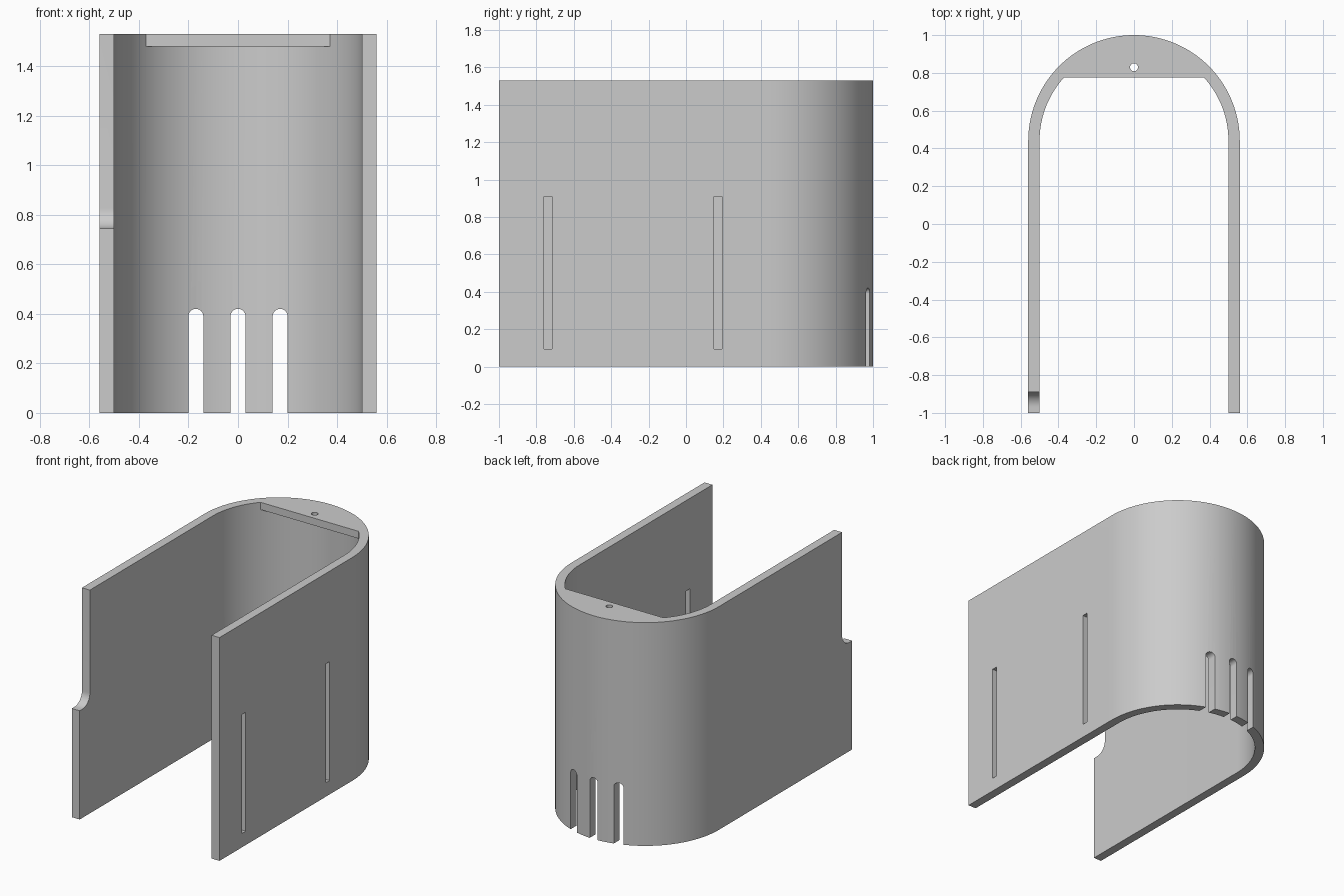
import bpy
import bmesh
from math import sin, cos, pi, asin
from mathutils import Vector

cube = bpy.data.objects.get("Cube")
if cube:
    bpy.data.objects.remove(cube, do_unlink=True)

TOP = 1.53          # overall height
OUTER, INNER = 0.56, 0.5
BEND = 0.44         # y of the centre of the rounded back

grey = bpy.data.materials.new("plain grey")
grey.use_nodes = True
grey.diffuse_color = (0.6, 0.6, 0.6, 1)
grey.node_tree.nodes["Principled BSDF"].inputs["Base Color"].default_value = (0.6, 0.6, 0.6, 1)


def arc(cx, cy, r, start, end, steps):
    return [(cx + r * cos(start + (end - start) * i / steps),
             cy + r * sin(start + (end - start) * i / steps)) for i in range(steps + 1)]


def prism(name, outline, place, depth):
    """Extrude a flat outline; place maps (u, v) to a 3D point."""
    bm = bmesh.new()
    face = bm.faces.new([bm.verts.new(place(u, v)) for u, v in outline])
    new = bmesh.ops.extrude_face_region(bm, geom=[face])["geom"]
    bmesh.ops.translate(bm, vec=Vector(depth),
                        verts=[g for g in new if isinstance(g, bmesh.types.BMVert)])
    bmesh.ops.recalc_face_normals(bm, faces=bm.faces)
    mesh = bpy.data.meshes.new(name)
    bm.to_mesh(mesh)
    bm.free()
    mesh.materials.append(grey)
    obj = bpy.data.objects.new(name, mesh)
    bpy.context.collection.objects.link(obj)
    return obj


def upright(name, outline, z0, z1):
    return prism(name, outline, lambda u, v: (u, v, z0), (0, 0, z1 - z0))


def across(name, outline, x0, x1):
    return prism(name, outline, lambda u, v: (x0, u, v), (x1 - x0, 0, 0))


def rect(u0, u1, v0, v1):
    return [(u0, v0), (u1, v0), (u1, v1), (u0, v1)]


# Outer body with rounded back
body = upright("sleeve", [(-OUTER, -1), (OUTER, -1)] + arc(0, BEND, OUTER, 0, pi, 64), 0, TOP)

# Main cavity, stopping below the top plate
cutters = [upright("cavity_cutter",
                   [(-INNER, -1.2), (INNER, -1.2)] + arc(0, BEND, INNER, 0, pi, 64), -0.2, 1.48)]

# Upper opening, leaving the plate across the rounded back
reach = asin((0.775 - BEND) / INNER)
cutters.append(upright("opening_cutter",
                       [(-INNER, -1.2), (INNER, -1.2)]
                       + arc(0, BEND, INNER, 0, reach, 15)
                       + arc(0, BEND, INNER, pi - reach, pi, 15), 1.3, TOP + 0.2))

# Small hole in the top plate
cutters.append(upright("hole_cutter", arc(0, 0.83, 0.021, 0, 2 * pi, 24)[:-1], 1.4, TOP + 0.1))

# Round-topped slots at the foot of the back
for x in (-0.17, 0, 0.17):
    outline = [(x - 0.03, -0.1), (x + 0.03, -0.1)] + arc(x, 0.39, 0.03, 0, pi, 16)
    cutters.append(prism("back_slot_cutter", outline, lambda u, v: (u, 0.7, v), (0, 0.5, 0)))

# Narrow slots through the left wall
for y in (-0.737, 0.172):
    cutters.append(across("wall_slot_cutter", rect(y - 0.021, y + 0.021, 0.095, 0.91), 0.4, 0.7))

# Filleted step in the front edge of the right wall
step = [(-1.2, TOP + 0.2), (-1.2, 0.745)] + arc(-0.97, 0.825, 0.08, -pi / 2, 0, 12) + [(-0.89, TOP + 0.2)]
cutters.append(across("step_cutter", step, -0.7, -0.4))

# Cut everything out of the body
for cutter in cutters:
    cutter.hide_render = True
    cutter.hide_viewport = True
    mod = body.modifiers.new(cutter.name, 'BOOLEAN')
    mod.operation = 'DIFFERENCE'
    mod.solver = 'EXACT'
    mod.object = cutter

# Bake the cuts, then remove the helpers
graph = bpy.context.evaluated_depsgraph_get()
cut_mesh = bpy.data.meshes.new_from_object(body.evaluated_get(graph))
body.modifiers.clear()
body.data = cut_mesh
cut_mesh.name = "sleeve"
for cutter in cutters:
    bpy.data.objects.remove(cutter, do_unlink=True)

# Smooth the curves and keep the edges sharp
bpy.ops.object.select_all(action='DESELECT')
body.select_set(True)
bpy.context.view_layer.objects.active = body
bpy.ops.object.shade_smooth_by_angle(angle=pi / 6)
